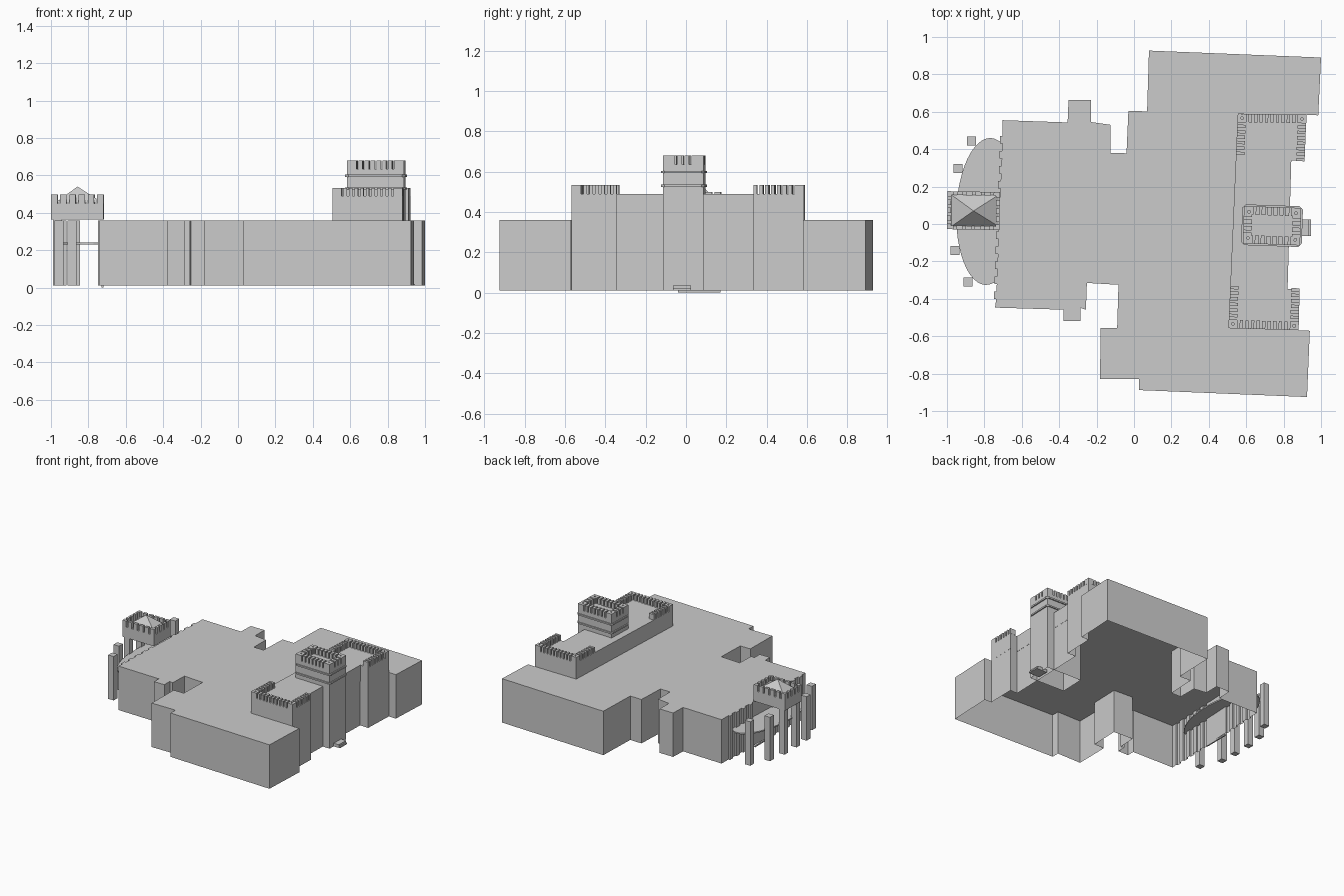
import bpy, bmesh, math
from mathutils import Vector

if "Cube" in bpy.data.objects:
    bpy.data.objects.remove(bpy.data.objects["Cube"])


def finish(bm, name):
    bmesh.ops.recalc_face_normals(bm, faces=bm.faces)
    me = bpy.data.meshes.new(name)
    bm.to_mesh(me)
    bm.free()
    ob = bpy.data.objects.new(name, me)
    bpy.context.collection.objects.link(ob)
    return ob


def add_prism(bm, pts, z0, z1, open_bottom=False):
    f = bm.faces.new([bm.verts.new((x, y, z0)) for x, y in pts])
    top = bmesh.ops.extrude_face_region(bm, geom=[f], use_keep_orig=True)["geom"]
    for v in top:
        if isinstance(v, bmesh.types.BMVert):
            v.co.z = z1
    if open_bottom:
        bmesh.ops.recalc_face_normals(bm, faces=bm.faces)
        bmesh.ops.delete(bm, geom=[f], context='FACES_ONLY')


def prism(name, pts, z0, z1, open_bottom=False):
    bm = bmesh.new()
    add_prism(bm, pts, z0, z1, open_bottom)
    return finish(bm, name)


def rect(x0, x1, y0, y1):
    return [(x0, y0), (x1, y0), (x1, y1), (x0, y1)]


def rotated(pts, c, deg):
    a = math.radians(deg)
    return [(c[0] + (x - c[0]) * math.cos(a) - (y - c[1]) * math.sin(a),
             c[1] + (x - c[0]) * math.sin(a) + (y - c[1]) * math.cos(a)) for x, y in pts]


def battlement(name, path, depth, pitch, fill, z0, z1):
    """Row of merlons along a path; they reach inward to the left of the path."""
    bm = bmesh.new()
    for a, b in zip(path, path[1:]):
        a, b = Vector(a), Vector(b)
        length = (b - a).length
        d = (b - a) / length
        inward = Vector((-d.y, d.x)) * depth
        n = max(2, round(length / pitch))
        w = length / (n - 1 + fill) * fill
        for i in range(n):
            p = a + d * ((length - w) * i / (n - 1))
            q = p + d * w
            add_prism(bm, [p, q, q + inward, p + inward], z0, z1)
    return finish(bm, name)


# main building shell (open below), with shallow buttresses along the west wall
west_wall = []
a, b = Vector((-0.703, 0.555)), Vector((-0.743, -0.447))
for y in (0.47, 0.39, 0.31, 0.23, -0.04, -0.12, -0.2, -0.28, -0.36):
    x = a.x + (b.x - a.x) * (a.y - y) / (a.y - b.y) + 0.003
    west_wall += [(x, y), (x - 0.013, y), (x - 0.013, y - 0.04), (x, y - 0.04)]
footprint = [(1.0, 0.89), (0.08, 0.927), (0.07, 0.602), (-0.03, 0.605), (-0.04, 0.378),
             (-0.125, 0.38), (-0.125, 0.53), (-0.23, 0.545), (-0.23, 0.662), (-0.35, 0.662),
             (-0.355, 0.543), tuple(a)] + west_wall + [tuple(b),
             (-0.378, -0.458), (-0.378, -0.518), (-0.287, -0.518), (-0.287, -0.448),
             (-0.257, -0.458), (-0.252, -0.315), (-0.083, -0.325), (-0.09, -0.555),
             (-0.178, -0.555), (-0.182, -0.828), (0.028, -0.828), (0.028, -0.888),
             (0.925, -0.925), (0.94, -0.571), (0.88, -0.568), (0.885, -0.344),
             (0.82, -0.348), (0.84, 0.34), (0.912, 0.335), (0.922, 0.584), (0.985, 0.581)]
prism("main_building", footprint, 0.01, 0.36, True)

# raised east block and its two crenellated ends
block = [(0.555, 0.59), (0.505, -0.557), (0.88, -0.568), (0.886, -0.344),
         (0.821, -0.348), (0.841, 0.34), (0.912, 0.335), (0.922, 0.584)]
prism("upper_block", block, 0.36, 0.49, True)
battlement("north_battlement", [block[6], block[7], block[0], (0.545, 0.37)],
           0.045, 0.029, 0.6, 0.49, 0.533)
battlement("south_battlement", [(0.515, -0.33), block[1], block[2], block[3]],
           0.045, 0.029, 0.6, 0.49, 0.533)

# entrance tower with bands and battlement
TC = (0.738, -0.009)


def tower_outline(hx, hy, c=0):
    pts = [(hx, -hy + c), (hx, hy - c), (hx - c, hy), (-hx + c, hy),
           (-hx, hy - c), (-hx, -hy + c), (-hx + c, -hy), (hx - c, -hy)]
    if not c:
        pts = [pts[0], pts[1], pts[4], pts[5]]
    return rotated([(TC[0] + x, TC[1] + y) for x, y in pts], TC, -2)


body = tower_outline(0.153, 0.1)
prism("entrance_tower", body, 0.01, 0.635, True)
for z in (0.53, 0.598):
    prism("tower_band", tower_outline(0.162, 0.109, 0.018), z - 0.006, z + 0.006)
battlement("tower_battlement", body + body[:1], 0.045, 0.031, 0.66, 0.635, 0.68)

# entrance steps
prism("east_step_lower", rect(0.85, 0.945, -0.065, 0.025), 0.01, 0.02)
prism("east_step_upper", rect(0.85, 0.935, -0.065, 0.025), 0.02, 0.035)
prism("west_threshold", rect(-0.73, -0.72, -0.04, 0.17), 0.0, 0.01)

# west gate tower on legs, with pyramid roof
gate = rotated(rect(-0.998, -0.718, -0.03, 0.173), (-0.858, 0.072), -1)
prism("gate_tower", gate, 0.365, 0.45)
battlement("gate_battlement", gate + gate[:1], 0.02, 0.045, 0.68, 0.45, 0.498)
bm = bmesh.new()
base = [bm.verts.new((x, y, 0.455)) for x, y in rect(-0.975, -0.725, -0.012, 0.155)]
apex = bm.verts.new((-0.858, 0.07, 0.54))
bm.faces.new(base)
for i in range(4):
    bm.faces.new((base[i], base[(i + 1) % 4], apex))
finish(bm, "gate_roof")
for y in (-0.004, 0.147):
    prism("gate_leg", rect(-0.988, -0.94, y - 0.023, y + 0.023), 0.01, 0.366)

# free-standing pillars around the porch
for x, y in ((-0.87, 0.443), (-0.942, 0.298), (-0.957, -0.142), (-0.887, -0.31)):
    prism("porch_pillar", rect(x - 0.024, x + 0.024, y - 0.024, y + 0.024), 0.01, 0.36)

# thin elliptical porch canopy
ellipse = [(-0.78 + 0.17 * math.cos(t), 0.067 + 0.393 * math.sin(t))
           for t in (math.tau * i / 48 for i in range(48))]
prism("porch_canopy", rotated(ellipse, (-0.78, 0.067), -2), 0.23, 0.24)
